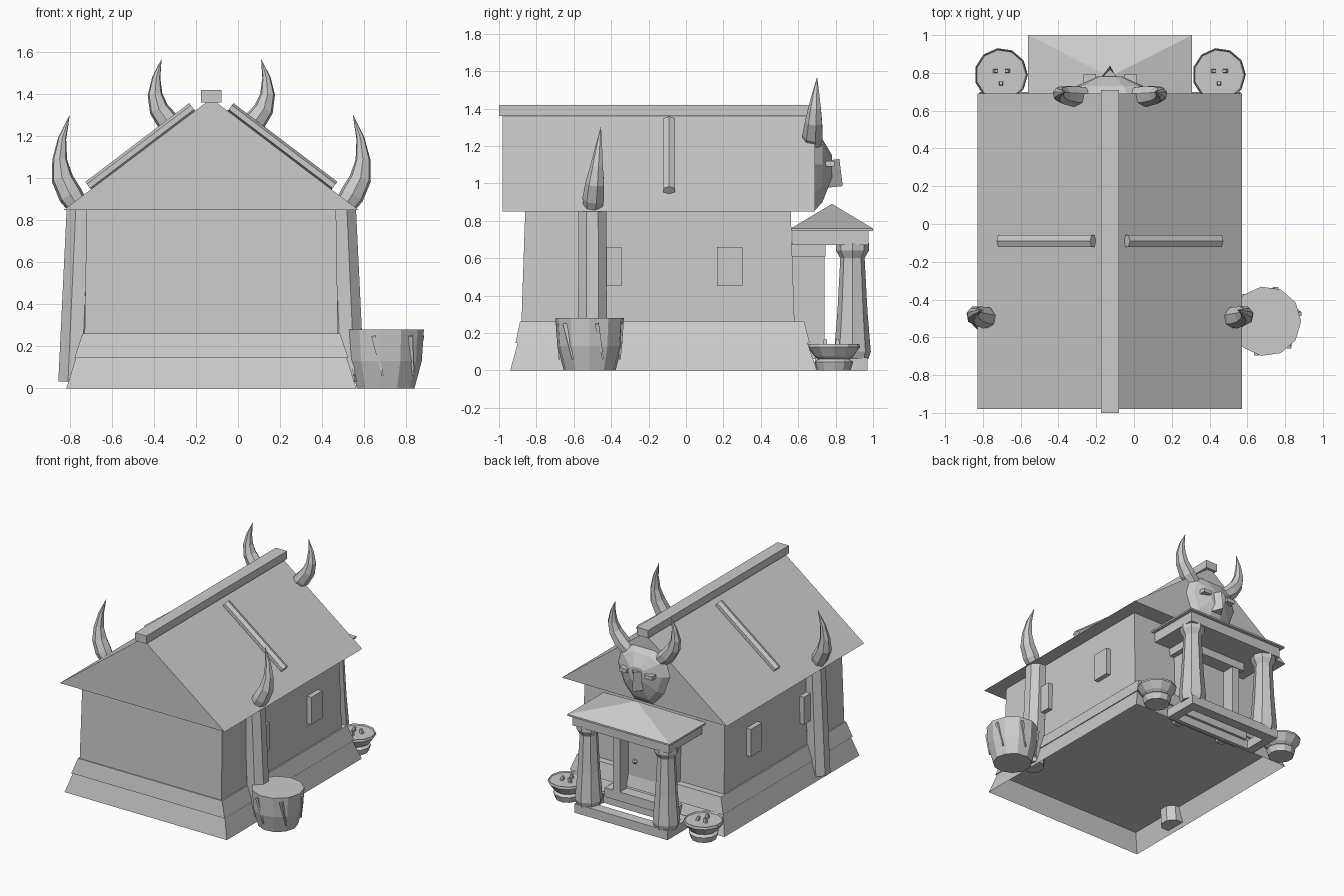
import bpy, bmesh, math
from mathutils import Vector

if "Cube" in bpy.data.objects:
    bpy.data.objects.remove(bpy.data.objects["Cube"])

CX = -0.127                      # centre line of the house
SIDES = ((-1, "right"), (1, "left"))

grey = bpy.data.materials.new("plain_grey")
grey.use_nodes = True
colour = (0.6, 0.6, 0.6, 1)
grey.diffuse_color = colour
grey.node_tree.nodes["Principled BSDF"].inputs["Base Color"].default_value = colour


def finish(name, bm):
    bmesh.ops.recalc_face_normals(bm, faces=bm.faces)
    mesh = bpy.data.meshes.new(name)
    bm.to_mesh(mesh)
    bm.free()
    mesh.materials.append(grey)
    obj = bpy.data.objects.new(name, mesh)
    bpy.context.collection.objects.link(obj)
    return obj


def loft(name, rings, open_start=False):
    """Skin a list of equal rings of points and cap the ends."""
    bm = bmesh.new()
    loops = [[bm.verts.new(p) for p in ring] for ring in rings]
    n = len(loops[0])
    for a, b in zip(loops, loops[1:]):
        for i in range(n):
            j = (i + 1) % n
            bm.faces.new((a[i], a[j], b[j], b[i]))
    if not open_start:
        bm.faces.new(loops[0])
    bm.faces.new(loops[-1])
    bmesh.ops.remove_doubles(bm, verts=bm.verts, dist=0.0005)
    return finish(name, bm)


def tube(name, path, radii, sides=8, flat=1.0):
    """Sweep a polygon along a path, flat squashes it across y."""
    pts = [Vector(p) for p in path]
    rings = []
    for i, (p, r) in enumerate(zip(pts, radii)):
        t = (pts[min(i + 1, len(pts) - 1)] - pts[max(i - 1, 0)]).normalized()
        u = (Vector((0, 1, 0)) - t * t.y).normalized()
        v = t.cross(u)
        angles = [math.tau * (k + 0.5) / sides for k in range(sides)]
        rings.append([p + u * r * math.cos(a) + v * r * flat * math.sin(a) for a in angles])
    return loft(name, rings)


def turned(name, x, y, profile, sides=10):
    """Faceted upright shape from (radius, height) pairs."""
    rings = []
    for r, z in profile:
        rings.append([(x + r * math.cos(math.tau * k / sides),
                       y + r * math.sin(math.tau * k / sides), z) for k in range(sides)])
    return loft(name, rings)


def rect(x, y, hx, hy, z):
    return [(x - hx, y - hy, z), (x + hx, y - hy, z), (x + hx, y + hy, z), (x - hx, y + hy, z)]


def box(name, x0, x1, y0, y1, z0, z1):
    mid = ((x0 + x1) / 2, (y0 + y1) / 2, (x1 - x0) / 2, (y1 - y0) / 2)
    return loft(name, [rect(*mid, z0), rect(*mid, z1)])


# House body: open-bottomed plinth, second tier, then gently tapering walls
loft("plinth", [rect(CX, -0.12, 0.69, 0.82, 0), rect(CX, -0.125, 0.645, 0.775, 0.145)],
     open_start=True)
loft("plinth_tier", [rect(CX, -0.125, 0.652, 0.787, 0.145), rect(CX, -0.128, 0.613, 0.76, 0.26)])
loft("walls", [rect(CX, -0.15, 0.603, 0.73, 0.26), rect(CX, -0.15, 0.594, 0.71, 0.85)])

# Solid gabled roof and ridge beam
loft("roof", [[(CX - 0.702, y, 0.85), (CX + 0.7, y, 0.85), (CX, y, 1.38)] for y in (-0.98, 0.69)])
box("ridge_beam", CX - 0.048, CX + 0.048, -1, 0.71, 1.36, 1.42)

for s, side in SIDES:
    # Roof battens
    tube(f"roof_batten_{side}", [(CX + s * 0.585, -0.09, 0.963), (CX + s * 0.09, -0.09, 1.338)],
         [0.036] * 2, 6, 0.7)

    # Leaning side posts, each with a horn on top
    tube(f"side_post_{side}", [(CX + s * 0.65, -0.5, 0.03), (CX + s * 0.615, -0.5, 0.85)],
         [0.085, 0.08])
    horn = [(0.63, 0.86), (0.67, 0.92), (0.71, 1.0), (0.722, 1.09), (0.71, 1.19), (0.675, 1.3)]
    tube(f"post_horn_{side}", [(CX + s * x, -0.5 + 0.1 * (z - 0.85), z) for x, z in horn],
         [0.05, 0.06, 0.053, 0.036, 0.02, 0.001], 7)

    # Windows on the long walls
    for y, place in ((-0.413, "front"), (0.233, "back")):
        x0, x1 = sorted((CX + s * 0.57, CX + s * 0.635))
        box(f"window_{place}_{side}", x0, x1, y - 0.068, y + 0.068, 0.45, 0.66)

    # Porch columns
    turned(f"porch_column_{side}", CX + s * 0.33, 0.89,
           [(0.085, 0.06), (0.098, 0.1), (0.08, 0.32), (0.065, 0.6), (0.088, 0.64), (0.088, 0.68)], 8)

    # Door jambs
    x0, x1 = sorted((CX + s * 0.17, CX + s * 0.23))
    box(f"door_jamb_{side}", x0, x1, 0.55, 0.74, 0.07, 0.63)

    # Offering bowls beside the porch with three little sticks each
    bx, by = CX + s * 0.577, 0.79
    turned(f"bowl_{side}", bx, by, [(0.09, 0), (0.105, 0.045), (0.085, 0.06), (0.105, 0.075),
                                    (0.142, 0.125), (0.137, 0.142), (0.132, 0.132)], 11)
    for i, (dx, dy) in enumerate(((-0.035, 0.02), (0.04, 0.02), (0, -0.045))):
        tube(f"bowl_stick_{side}_{i + 1}", [(bx + dx, by + dy, 0.12), (bx + dx * 0.7, by + dy, 0.165)],
             [0.016, 0.012], 4)

    # Horns of the beast head
    horn = [(0.14, 1.21), (0.2, 1.26), (0.25, 1.33), (0.268, 1.4), (0.262, 1.48), (0.238, 1.565)]
    tube(f"head_horn_{side}", [(CX + s * x, 0.675 + 0.07 * (z - 1.2), z) for x, z in horn],
         [0.05, 0.057, 0.048, 0.036, 0.02, 0.001], 7)

    # Brow plates
    x0, x1 = sorted((CX + s * 0.075, CX + s * 0.14))
    box(f"brow_{side}", x0, x1, 0.73, 0.795, 1.09, 1.12)

# Beast head: faceted mask on the back gable
outline = [(0.09, 1.27), (0.19, 1.22), (0.225, 1.1), (0.17, 0.95), (0.08, 0.85)]
outline = [(x, z) for x, z in outline] + [(-x, z) for x, z in reversed(outline)]
loft("beast_head", [[(CX + x * k, y, 1.1 + (z - 1.1) * k) for x, z in outline]
                    for k, y in ((1, 0.685), (0.8, 0.73), (0.3, 0.78))])
# Wedge-shaped muzzle
loft("muzzle", [[(CX - w, 0.74, z), (CX + w, 0.74, z), (CX, y, z + 0.01)]
                for w, y, z in ((0.055, 0.838, 0.975), (0.075, 0.82, 1.12))])

# Porch: pyramid roof, lintel beams, door frame and ground sill
loft("porch_roof", [rect(CX, 0.78, 0.435, 0.22, 0.745), rect(CX, 0.78, 0.435, 0.22, 0.758),
                    rect(CX, 0.78, 0.0, 0.0, 0.89)])
box("porch_ceiling", CX - 0.41, CX + 0.41, 0.57, 0.975, 0.67, 0.75)
box("door_lintel", CX - 0.27, CX + 0.27, 0.55, 0.745, 0.61, 0.68)
box("door", CX - 0.18, CX + 0.18, 0.55, 0.64, 0.1, 0.62)
turned("door_knob", CX + 0.11, 0.645, [(0.012, 0.33), (0.02, 0.345), (0.012, 0.36)], 6)
box("threshold", CX - 0.3, CX + 0.3, 0.6, 0.74, 0.06, 0.13)
box("sill_front", CX - 0.395, CX + 0.395, 0.89, 0.97, 0, 0.07)
box("sill_back", CX - 0.395, CX + 0.395, 0.69, 0.72, 0, 0.07)
for s, side in SIDES:
    box(f"sill_{side}", CX + s * 0.36 - 0.035, CX + s * 0.36 + 0.035, 0.72, 0.89, 0, 0.07)

# Large drum beside the house with slanted pegs around it
DX, DY = 0.7, -0.515
turned("drum", DX, DY, [(0.14, 0), (0.175, 0.13), (0.185, 0.28)], 11)
for i in range(6):
    a = math.tau * (i + 0.3) / 6
    path = [(DX + r * math.cos(a + d), DY + r * math.sin(a + d), z)
            for r, d, z in ((0.162, 0.14, 0.06), (0.18, -0.1, 0.25))]
    tube(f"drum_peg_{i + 1}", path, [0.006, 0.015], 4)
